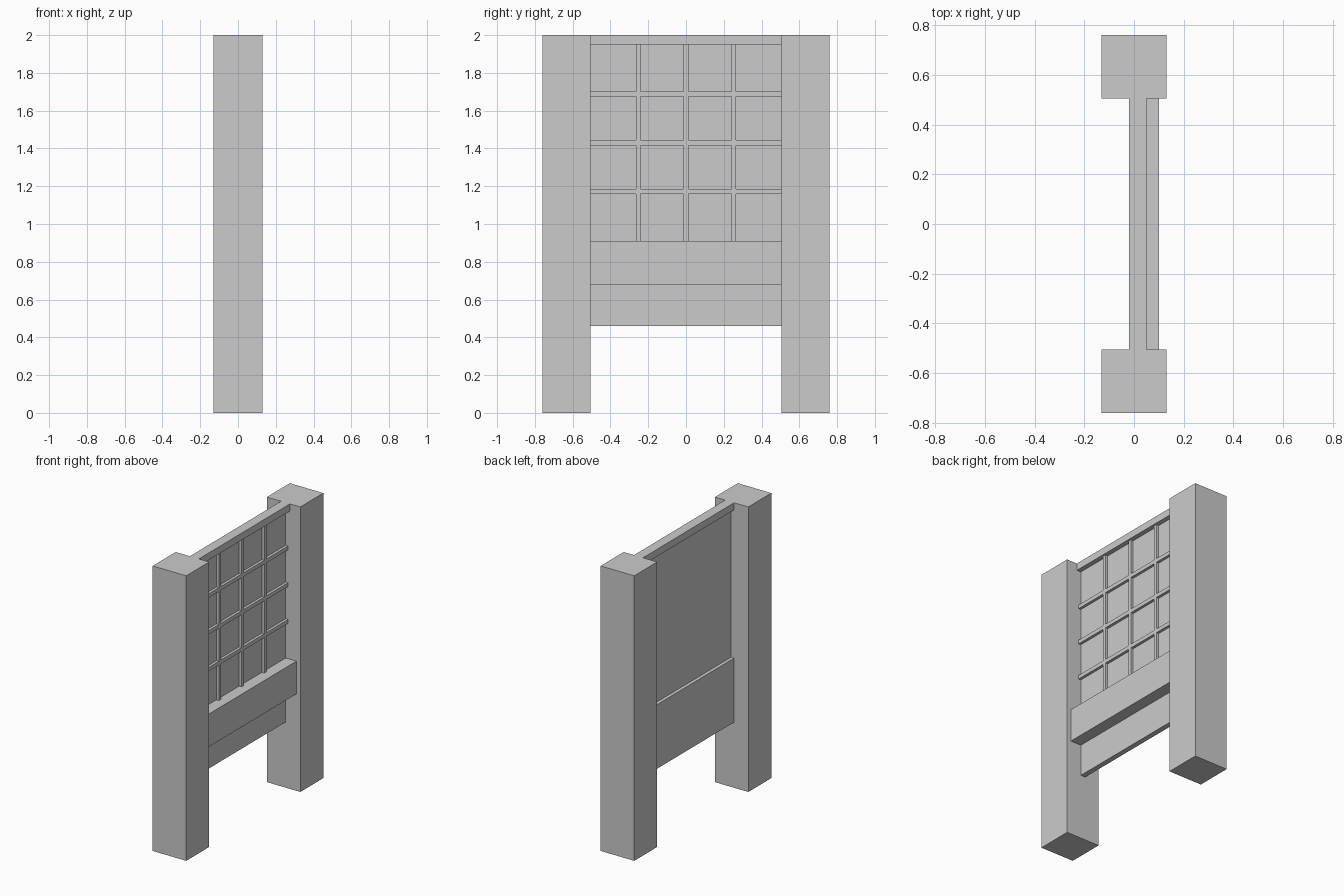
import bpy, bmesh
from mathutils import Vector

if "Cube" in bpy.data.objects:
    bpy.data.objects.remove(bpy.data.objects["Cube"])

def boxes(name, specs):
    """One object made of boxes given as (x0, x1, y0, y1, z0, z1)."""
    bm = bmesh.new()
    for x0, x1, y0, y1, z0, z1 in specs:
        verts = bmesh.ops.create_cube(bm, size=1)["verts"]
        bmesh.ops.scale(bm, vec=(x1 - x0, y1 - y0, z1 - z0), verts=verts)
        bmesh.ops.translate(bm, vec=Vector((x0 + x1, y0 + y1, z0 + z1)) / 2, verts=verts)
    mesh = bpy.data.meshes.new(name)
    bm.to_mesh(mesh)
    bm.free()
    obj = bpy.data.objects.new(name, mesh)
    bpy.context.collection.objects.link(obj)
    return obj

INNER, OUTER = 0.505, 0.76      # post faces along y
BACK, FRONT = -0.02, 0.017      # lower board faces along x
BOARD_TOP, RAIL_BOTTOM = 0.91, 1.95

# Square posts
boxes("post_left", [(-0.13, 0.13, -OUTER, -INNER, 0, 2)])
boxes("post_right", [(-0.13, 0.13, INNER, OUTER, 0, 2)])

# Rail, boards and thin backing panel between the posts
boxes("top_rail", [(BACK, 0.05, -INNER, INNER, RAIL_BOTTOM, 2)])
boxes("lower_board", [(BACK, FRONT, -INNER, INNER, 0.46, BOARD_TOP)])
boxes("front_plank", [(FRONT, 0.10, -INNER, INNER, 0.68, BOARD_TOP)])
boxes("back_panel", [(0.004, FRONT, -INNER, INNER, BOARD_TOP, RAIL_BOTTOM)])

# Lattice: full-width horizontal bars, uprights fitted between them
H, BAR_FRONT = 0.0135, 0.036
rows = [1.172, 1.43, 1.688]
boxes("lattice_bars", [(FRONT, BAR_FRONT, -INNER, INNER, z - H, z + H) for z in rows])
starts = [BOARD_TOP] + [z + H for z in rows]
ends = [z - H for z in rows] + [RAIL_BOTTOM]
boxes("lattice_uprights", [(FRONT, BAR_FRONT, y - 0.012, y + 0.012, a, b)
                           for y in (-0.252, 0, 0.252) for a, b in zip(starts, ends)])
